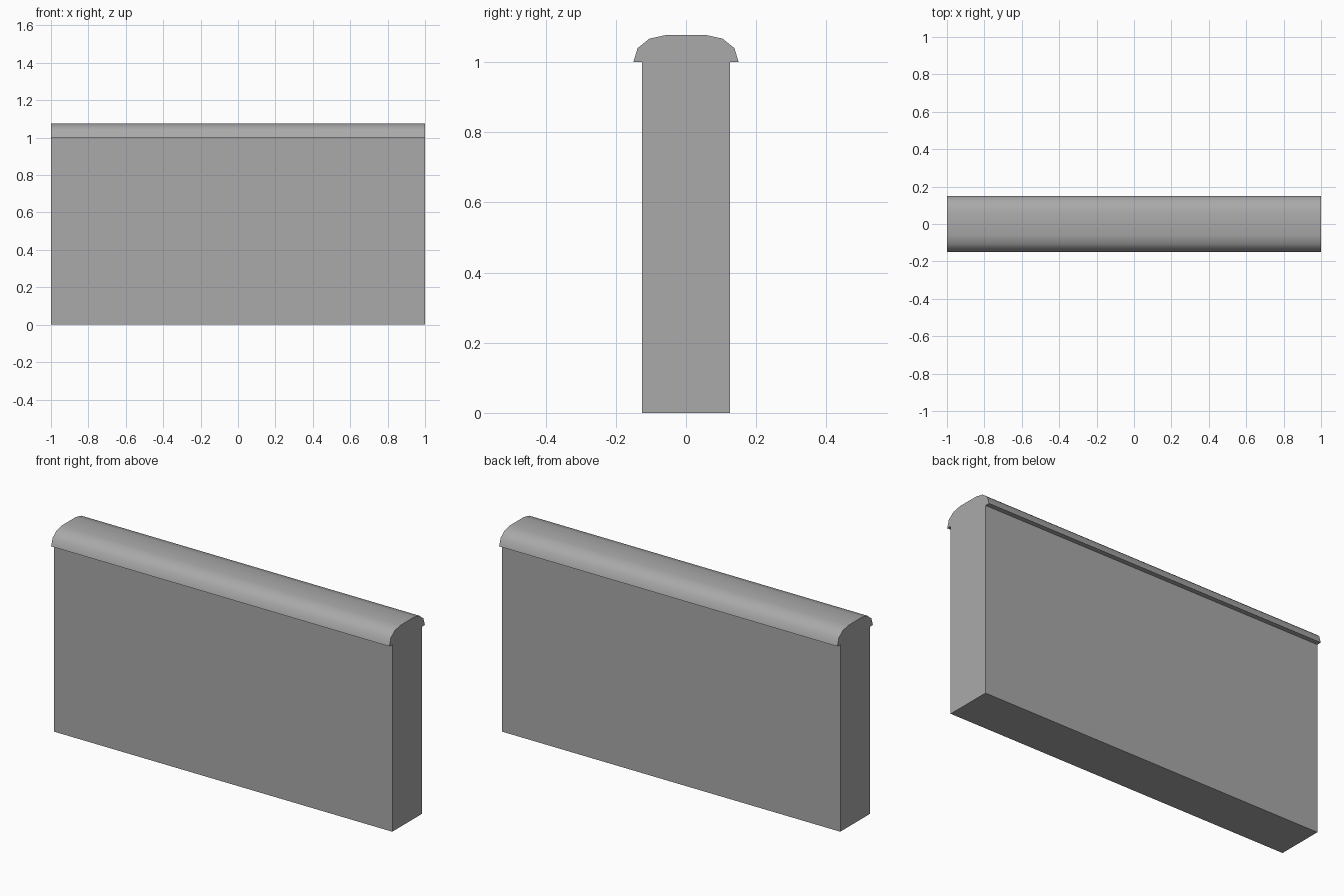
import bpy
import bmesh
import math

cube = bpy.data.objects.get("Cube")
if cube:
    bpy.data.objects.remove(cube, do_unlink=True)

# Single stone grey
stone = bpy.data.materials.new("stone_grey")
stone.use_nodes = True
GREY = (0.4, 0.4, 0.4, 1.0)
stone.diffuse_color = GREY
stone.node_tree.nodes["Principled BSDF"].inputs["Base Color"].default_value = GREY


def extruded_part(name, half_profile, half_length=1.0):
    """Mirror a (y, z) half profile and extrude it along x."""
    profile = half_profile + [(-y, z) for y, z in reversed(half_profile)]
    bm = bmesh.new()
    end = bm.faces.new([bm.verts.new((-half_length, y, z)) for y, z in profile])
    grown = bmesh.ops.extrude_face_region(bm, geom=[end], use_keep_orig=True)
    verts = [g for g in grown["geom"] if isinstance(g, bmesh.types.BMVert)]
    bmesh.ops.translate(bm, verts=verts, vec=(2 * half_length, 0, 0))
    bmesh.ops.recalc_face_normals(bm, faces=bm.faces)
    mesh = bpy.data.meshes.new(name)
    bm.to_mesh(mesh)
    bm.free()
    mesh.materials.append(stone)
    obj = bpy.data.objects.new(name, mesh)
    bpy.context.collection.objects.link(obj)
    return obj


# Wall slab
extruded_part("wall_body", [(0.125, 0), (0.125, 1)])

# Rounded coping overhanging both faces of the wall
coping = extruded_part("wall_coping", [(0.15, 1), (0.138, 1.04), (0.104, 1.067), (0.058, 1.077)])

bpy.ops.object.select_all(action="DESELECT")
coping.select_set(True)
bpy.context.view_layer.objects.active = coping
bpy.ops.object.shade_smooth_by_angle(angle=math.radians(50))
